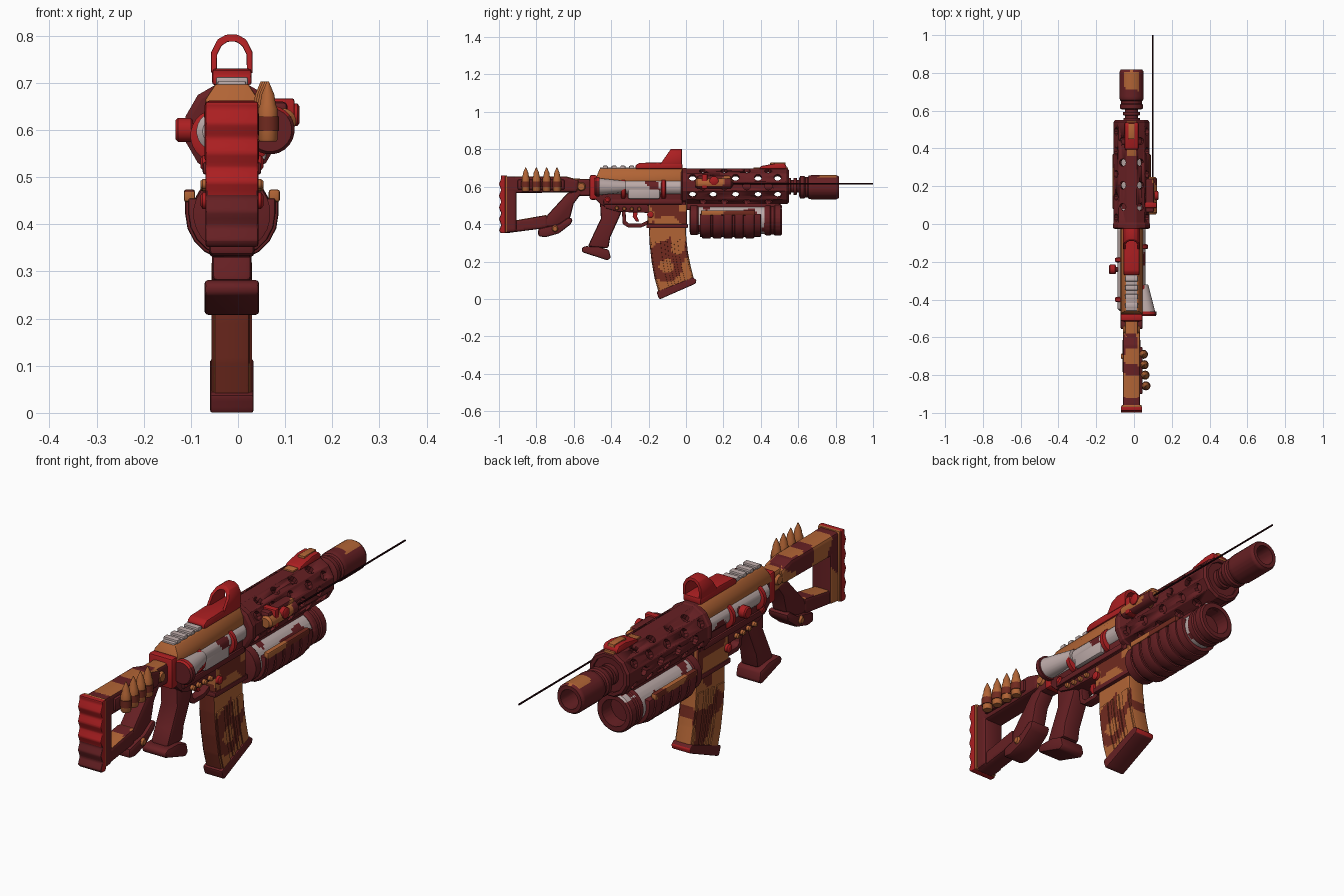
import bpy, bmesh, math
from mathutils import Vector, Matrix, noise

if "Cube" in bpy.data.objects:
    bpy.data.objects.remove(bpy.data.objects["Cube"])

C = -0.013   # gun centre line in x
BZ = 0.602   # bore height

def material(name, rgb):
    m = bpy.data.materials.new(name)
    m.diffuse_color = [(c / 255) ** 2.2 for c in rgb] + [1]
    m.use_nodes = True
    m.node_tree.nodes["Principled BSDF"].inputs["Base Color"].default_value = m.diffuse_color
    return m

MAROON = material("dark maroon", (102, 37, 40))
RED = material("bright red", (170, 36, 38))
ORANGE = material("burnt orange", (176, 100, 56))
GREY = material("pale grey", (186, 168, 166))
BROWN = material("camo brown", (112, 46, 36))
BLACK = material("near black", (42, 14, 20))

def patches(limit):
    return lambda n, no, c: n > limit

def build(name, bm, mat, bevel=0, camo=None, angle=35):
    """Bevel, optionally paint a second colour by rule(noise, normal, centre), make the object."""
    bmesh.ops.remove_doubles(bm, verts=bm.verts, dist=1e-5)
    bmesh.ops.recalc_face_normals(bm, faces=bm.faces)
    if bevel:
        edges = [e for e in bm.edges if e.calc_face_angle(0) > 0.5]
        bmesh.ops.bevel(bm, geom=edges, offset=bevel, segments=2, profile=0.5,
                        affect='EDGES', clamp_overlap=True)
    me = bpy.data.meshes.new(name)
    me.materials.append(mat)
    if camo:
        other, rule = camo
        me.materials.append(other)
        for axis in (1, 2):
            vals = [v.co[axis] for v in bm.verts]
            p = min(vals) + 0.012
            while p < max(vals):
                no = Vector((0, axis == 1, axis == 2))
                bmesh.ops.bisect_plane(bm, geom=bm.verts[:] + bm.edges[:] + bm.faces[:],
                                       plane_co=no * p, plane_no=no)
                p += 0.012
        for f in bm.faces:
            c = f.calc_center_median()
            n = noise.noise(Vector((c.x * 6, c.y * 11, c.z * 11)))
            f.material_index = int(rule(n, f.normal, c))
    bm.to_mesh(me)
    bm.free()
    me.shade_smooth()
    me.set_sharp_from_angle(angle=math.radians(angle))
    ob = bpy.data.objects.new(name, me)
    bpy.context.collection.objects.link(ob)
    return ob

def loft(bm, rings, closed=False):
    vr = [[bm.verts.new(p) for p in r] for r in rings]
    n = len(vr[0])
    for a, b in zip(vr, vr[1:] + (vr[:1] if closed else [])):
        for i in range(n):
            j = (i + 1) % n
            bm.faces.new((a[i], a[j], b[j], b[i]))
    if not closed:
        bm.faces.new(vr[0][::-1])
        bm.faces.new(vr[-1])

def side(name, pts, hw, mat, bevel=0.006, cx=C, **k):
    """Side (y, z) outline pushed out by hw on both sides of cx."""
    bm = bmesh.new()
    loft(bm, [[(cx + s * hw, y, z) for y, z in pts] for s in (-1, 1)])
    return build(name, bm, mat, bevel, **k)

def along(name, pts, y0, y1, mat, bevel=0.004, shear=0, **k):
    """Cross-section (x offset, z) pushed along y."""
    bm = bmesh.new()
    zb = min(p[1] for p in pts)
    loft(bm, [[(C + x, y + s * (z - zb), z) for x, z in pts] for y, s in ((y0, shear), (y1, 0))])
    return build(name, bm, mat, bevel, **k)

def box(name, x, y, z, mat, bevel=0.006, **k):
    return side(name, [(y[0], z[0]), (y[1], z[0]), (y[1], z[1]), (y[0], z[1])],
                (x[1] - x[0]) / 2, mat, bevel, cx=(x[0] + x[1]) / 2, **k)

def lathe(name, prof, mat, at=(C, 0, BZ), axis='Y', seg=24, closed=False, **k):
    """Revolve (distance along axis, radius) round an axis through 'at'."""
    bm = bmesh.new()
    rings = []
    for d, r in prof:
        ring = []
        for i in range(seg):
            a = 2 * math.pi * (i + 0.5) / seg
            u, v = r * math.cos(a), r * math.sin(a)
            p = {'X': (d, u, v), 'Y': (u, d, v), 'Z': (u, v, d)}[axis]
            ring.append(Vector(at) + Vector(p))
        rings.append(ring)
    loft(bm, rings, closed)
    return build(name, bm, mat, **k)

# ---- Stock: orange camouflage on top and left, maroon on the right and below ----
stock_paint = (MAROON, lambda n, no, c: no.x > .5 or no.z < -.5 or n > .16)
side("stock_top_bar", [(-.97, .655), (-.64, .655), (-.57, .635), (-.58, .57), (-.97, .565)],
     .046, ORANGE, .014, camo=stock_paint)
side("stock_neck", [(-.64, .645), (-.5, .64), (-.5, .55), (-.56, .55), (-.64, .57)], .035, ORANGE, .012,
     camo=stock_paint)
side("stock_rear_post", [(-.975, .655), (-.905, .655), (-.905, .36), (-.975, .352)], .046, MAROON, .012,
     camo=(ORANGE, lambda n, no, c: (no.x < -.5 or no.z > .5) and n < .1))
side("stock_lower_bar", [(-.97, .35), (-.74, .38), (-.74, .45), (-.97, .41)], .04, MAROON, .012,
     camo=(ORANGE, lambda n, no, c: no.z > .6 and n < .1))
side("stock_strut", [(-.78, .385), (-.74, .45), (-.63, .57), (-.55, .575), (-.6, .51), (-.62, .43), (-.7, .385)],
     .036, MAROON, .012)
side("stock_wrap", [(-.79, .335), (-.79, .375), (-.68, .40), (-.63, .435), (-.605, .43), (-.615, .40),
                    (-.68, .35), (-.75, .33)], .048, MAROON, .01)
side("butt_plate", [(-.965, .66), (-.99, .66)] +
     [(-.994 + .006 * math.cos(i * math.pi), .645 - i * .0312) for i in range(10)] +
     [(-.99, .352), (-.965, .352)], .056, RED, .005,
     camo=(MAROON, lambda n, no, c: no.y < -.3 and c.z + .1 * n < .48))
box("butt_trim", (C - .052, C + .052), (-.97, -.957), (.355, .66), ORANGE, .004)
for s in (-1, 1):
    lathe("stock_pin", [(0, .024), (.012 * s, .018)], ORANGE, (C + s * .034, -.56, .6), 'X', 12)
    lathe("wrap_pin", [(0, .018), (.01 * s, .012)], ORANGE, (C + s * .046, -.70, .375), 'X', 12)

# ---- Cartridges on the stock, fanning out to the rear ----
for y in (-.857, -.8, -.745, -.69):
    x = .05 - (y + .69) * .08
    lathe("spare_cartridge", [(.575, .018), (.58, .021), (.645, .021), (.655, .017), (.675, .014), (.703, .002)],
          ORANGE, (x, y, 0), 'Z', 14)
    lathe("cartridge_loop", [(.598, .024), (.628, .024)], BROWN, (x, y, 0), 'Z', 14)
box("cartridge_strap", (.025, .045), (-.9, -.65), (.585, .638), MAROON)

# ---- Receiver ----
side("receiver_body", [(-.5, .64), (0, .64), (0, .5), (-.45, .5), (-.5, .55)], .054, MAROON)
along("receiver_top", [(-.06, .625), (.06, .625), (.056, .665), (.035, .697), (-.035, .697), (-.056, .665)],
      -.49, -.01, ORANGE, .004, shear=.4)
box("receiver_rear_plate", (C - .058, C + .058), (-.515, -.475), (.53, .662), RED, .01)
box("magazine_well", (C - .05, C + .05), (-.205, .005), (.382, .52), ORANGE, .008,
    camo=(BROWN, patches(0)))
box("magazine_well_lip", (C - .054, C + .054), (-.212, .01), (.378, .4), MAROON, .005)
box("lower_rail", (C - .062, C + .062), (-.44, -.02), (.505, .532), MAROON, .006)
for s, bands in ((-1, (-.19, -.40)), (1, (-.12, -.335))):
    x = C + s * .032
    lathe("side_tube", [(-.46, .03), (-.45, .043), (-.03, .043), (-.015, .036)], GREY, (x, 0, .597),
          camo=(MAROON, patches(.42)))
    for y in bands:
        lathe("side_tube_band", [(y - .013, .048), (y - .009, .056), (y + .009, .056), (y + .013, .048)],
              RED, (x, 0, .588))
    # pins and buttons on the lower receiver
    for y, z, r, m in ((-.37, .485, .011, ORANGE), (-.33, .482, .011, ORANGE), (-.29, .48, .011, ORANGE),
                       (-.25, .48, .011, ORANGE), (-.19, .45, .018, RED), (-.42, .53, .016, RED)):
        lathe("receiver_pin", [(0, r), (s * .012, r), (s * .017, r * .6)], m, (C + s * .05, y, z), 'X', 12)
side("lower_receiver", [(-.45, .51), (-.2, .51), (-.2, .46), (-.36, .465), (-.43, .485)], .05, MAROON)
box("ejection_cover", (C + .05, C + .073), (-.31, -.14), (.535, .6), GREY, .008)
# flared deflector on the right, charging knob on the left
bm = bmesh.new()
loft(bm, [[(cx + r * math.cos(i * math.pi / 10), y, .6 + r * math.sin(i * math.pi / 10)) for i in range(20)]
          for cx, y, r in ((.068, -.47, .046), (.045, -.32, .03))])
build("deflector", bm, GREY)
lathe("deflector_rim", [(-.488, .035), (-.488, .046), (-.48, .052), (-.462, .052)], MAROON, (.068, 0, .6),
      camo=(RED, lambda n, no, c: no.z > .5))
lathe("charging_knob_stem", [(-.1, .014), (-.05, .014)], MAROON, (0, -.24, .6), 'X', 14)
lathe("charging_knob", [(-.132, .021), (-.127, .026), (-.1, .026), (-.095, .02)], RED, (0, -.24, .6), 'X', 16)

# ---- Top rail and reflex sight ----
box("top_rail", (C - .03, C + .03), (-.46, -.05), (.69, .703), GREY, .003)
for i in range(4):
    box("rail_tooth", (C - .034, C + .034), (-.445 + i * .047, -.418 + i * .047), (.695, .712), GREY, .004)
side("sight_base", [(-.27, .695), (-.27, .715), (-.25, .727), (-.15, .73), (-.11, .725), (-.02, .725), (-.02, .695)],
     .042, RED, .006)
outer = [(-.044, .72), (-.044, .765), (-.03, .792), (-.012, .802)]
inner = [(-.032, .72), (-.031, .76), (-.022, .778), (-.009, .787)]
flip = lambda pts: [(-x, z) for x, z in reversed(pts)]
along("sight_hood", outer + flip(outer) + [(-x, z) for x, z in inner] + inner[::-1],
      -.138, -.022, RED, .003, shear=.7)

# ---- Grip, trigger, magazine ----
side("pistol_grip", [(-.46, .52), (-.33, .51), (-.355, .44), (-.405, .33), (-.415, .27), (-.525, .28),
                     (-.495, .345), (-.455, .43)], .042, MAROON, .012)
side("pistol_grip_foot", [(-.54, .282), (-.558, .272), (-.555, .25), (-.42, .206), (-.402, .22), (-.412, .262),
                          (-.47, .28)], .058, MAROON, .008)
side("trigger_guard", [(-.345, .5), (-.338, .40), (-.31, .382), (-.24, .382), (-.2, .4), (-.2, .422),
                       (-.24, .402), (-.305, .402), (-.32, .415), (-.325, .5)], .02, MAROON, .003)
side("trigger", [(-.28, .48), (-.255, .48), (-.262, .44), (-.25, .415), (-.268, .415), (-.285, .44)],
     .01, RED, .002)
mag_paint = (BROWN, lambda n, no, c: no.y < -.5 or n > .08)
rear = [(-.2, .42), (-.195, .3), (-.184, .2), (-.168, .11), (-.145, .03)]
front = [(-.003, .42), (.002, .32), (.01, .25), (.024, .18), (.042, .105)]
side("magazine", rear + front[::-1], .038, ORANGE, .008, camo=mag_paint)
def mag_strip(a, b):
    mix = lambda t: [tuple(p + (q - p) * t for p, q in zip(r, f)) for r, f in zip(rear, front)]
    return mix(a)[1:] + mix(b)[:0:-1]
for a, b in ((.04, .3), (.4, .48), (.58, .66), (.76, .96)):
    side("magazine_rib", mag_strip(a, b), .043, ORANGE, .002, camo=mag_paint)
side("magazine_foot", [(-.145, .001), (-.158, .038), (.038, .115), (.056, .1), (.052, .082), (-.135, .0)],
     .046, MAROON, .007, camo=(RED, lambda n, no, c: no.y > .7))

# ---- Perforated barrel shroud ----
shroud = lathe("barrel_shroud", [(-.025, .088), (-.015, .098), (.54, .098), (.55, .09), (.55, .076), (-.025, .076)],
               MAROON, seg=12, closed=True, angle=20)
bm = bmesh.new()
for k in range(12):
    a = math.radians(30 * k)
    for y in (() if k == 3 else (.145, .265, .385, .49, .035) if k % 2 else (.09, .205, .325, .44)):
        d = Vector((math.cos(a), 0, math.sin(a)))
        mat = Matrix.Translation(Vector((C, y, BZ)) + d * .09) @ d.to_track_quat('Z', 'Y').to_matrix().to_4x4()
        bmesh.ops.create_cone(bm, cap_ends=True, segments=10, radius1=.02, radius2=.02, depth=.06, matrix=mat)
cutter = build("shroud_hole_cutter", bm, MAROON)
cutter.hide_render = True
mod = shroud.modifiers.new("holes", 'BOOLEAN')
mod.object, mod.operation, mod.solver = cutter, 'DIFFERENCE', 'EXACT'
bpy.context.view_layer.objects.active = shroud
bpy.ops.object.modifier_apply(modifier="holes")
bpy.data.objects.remove(cutter)
lathe("shroud_rear_disc", [(-.02, .08), (0, .08)], MAROON)
lathe("shroud_front_disc", [(.525, .08), (.54, .08)], MAROON)
lathe("shroud_rear_collar", [(-.027, .09), (-.02, .102), (.0, .102), (.01, .096)], MAROON, seg=12, angle=20)
box("front_sight_strip", (C - .024, C + .024), (.36, .546), (.69, .703), ORANGE, .003)
side("front_sight", [(.39, .695), (.4, .71), (.48, .725), (.525, .725), (.537, .712), (.537, .695)], .036, RED, .006)
box("front_sight_inlay", (C - .016, C + .016), (.45, .533), (.7, .729), ORANGE, .003)

# ---- Barrel and muzzle ----
lathe("barrel", [(0, .03), (.54, .03), (.541, .044), (.56, .044), (.561, .034), (.575, .034), (.576, .046),
                 (.592, .046), (.593, .034), (.62, .034)], MAROON)
lathe("muzzle_brake", [(.605, .05), (.612, .062), (.632, .062), (.638, .055), (.65, .055), (.656, .062),
                       (.67, .065), (.805, .065), (.817, .058), (.817, .042), (.7, .04), (.7, .01), (.605, .01)],
      MAROON, (C, 0, .597), closed=True,
      camo=(ORANGE, lambda n, no, c: c.z > .64 and no.z > .85 and c.y > .66 and n > -.2))

# ---- Laser pointer ----
box("laser_body", (.06, .105), (.06, .24), (.595, .66), MAROON, .01, camo=(ORANGE, patches(.02)))
lathe("laser_tube", [(.05, .02), (.06, .028), (.24, .028), (.25, .015)], ORANGE, (.095, 0, .618), seg=16,
      camo=(MAROON, lambda n, no, c: no.z < -.5 or n > .25))
lathe("laser_knob", [(0, .024), (.018, .024), (.022, .018)], RED, (.108, .15, .632), 'X', 14)
box("laser_clamp", (.055, .12), (.085, .115), (.588, .667), RED, .006)
lathe("laser_rod", [(.24, .004), (1.0, .004)], BLACK, (.1, 0, .615), seg=8)

# ---- Under-barrel launcher ----
GZ = .422
lathe("launcher_tube", [(.02, .05), (.03, .076), (.44, .076)], GREY, (C, 0, GZ), camo=(MAROON, patches(.3)))
lathe("launcher_muzzle", [(.42, .078), (.43, .084), (.45, .084), (.455, .079), (.47, .079), (.475, .085),
                          (.505, .085), (.512, .078), (.512, .058), (.42, .056)], MAROON, (C, 0, GZ), closed=True,
      camo=(GREY, lambda n, no, c: no.z > .5 and c.z > GZ + .06 and n > .1))
lathe("launcher_bore", [(.42, .06), (.45, .06)], MAROON, (C, 0, GZ))
lathe("launcher_breech", [(.018, .055), (.024, .082), (.06, .082), (.066, .077)], MAROON, (C, 0, GZ))
box("launcher_mount", (C - .03, C + .03), (.0, .5), (.475, .525), MAROON)
def shell(r):
    arc = [(r * math.cos(math.pi * (1 + i / 10)), GZ + r * math.sin(math.pi * (1 + i / 10))) for i in range(11)]
    return [(-r, .455)] + arc + [(r, .455), (.06, .455), (.06, .42), (-.06, .42), (-.06, .455)]
along("foregrip_core", shell(.092), .075, .4, MAROON)
for i in range(5):
    along("foregrip_rib", shell(.099), .085 + i * .058, .133 + i * .058, MAROON, .006)
for s in (-1, 1):
    x = C + s * .09
    box("foregrip_edge", (x - .012, x + .012), (.08, .37), (.447, .474), ORANGE, .006, camo=(BROWN, patches(.2)))
